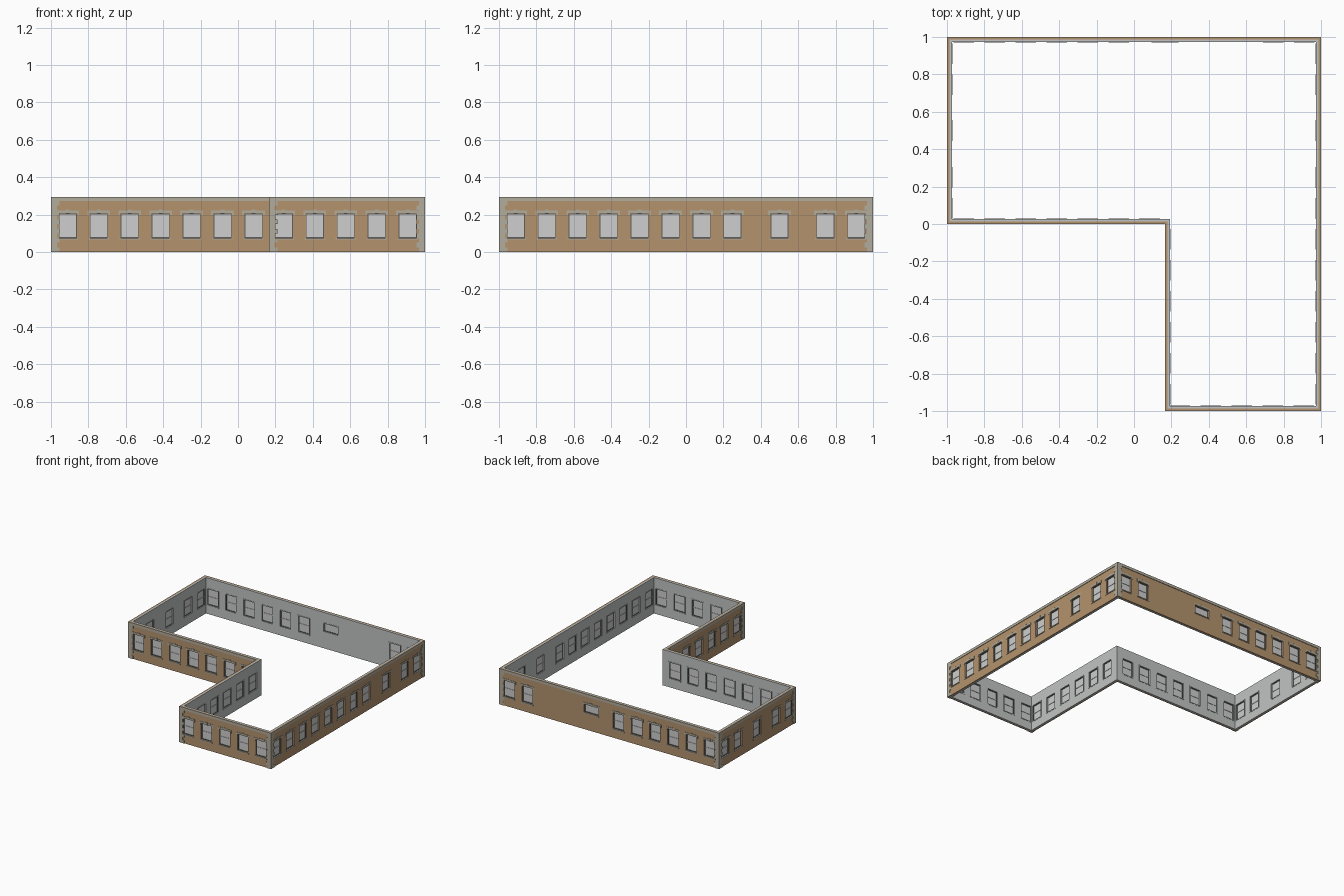
import bpy
import bmesh
from mathutils import Vector

cube = bpy.data.objects.get("Cube")
if cube:
    bpy.data.objects.remove(cube, do_unlink=True)


def material(name, rgb):
    m = bpy.data.materials.new(name)
    m.use_nodes = True
    colour = [(c / 255) ** 2.2 for c in rgb] + [1]
    m.diffuse_color = colour
    m.node_tree.nodes["Principled BSDF"].inputs["Base Color"].default_value = colour
    return m


BRICK = material("tan brick", (178, 145, 109))
STONE = material("pale stone", (177, 171, 156))
PLASTER = material("grey plaster", (192, 195, 194))
GLASS = material("light glass", (204, 206, 204))
FRAME = material("dark frame", (92, 94, 92))

HEIGHT = 0.295
PITCH = 0.1655
SKIN, CORE, INSIDE = 0.004, 0.014, 0.028   # depths measured in from the outline
SILL, HEAD, HALF = 0.075, 0.205, 0.048

# L-shaped outline, anticlockwise; the second corner turns inwards
CORNERS = [Vector(p) for p in ((-1, 0), (0.165, 0), (0.165, -1), (1, -1), (1, 1), (-1, 1))]
COUNT = len(CORNERS)
INNER_CORNER = 1


def row(first, number):
    return [first + i * PITCH for i in range(number)]


# Window centres along each wall, in wall order
WINDOWS = [row(-0.91, 7), row(-0.91, 6), row(0.245, 5),
           row(-0.91, 8) + [0.5] + row(0.745, 2),
           row(-0.91, 6) + row(0.745, 2),
           [0.085, 0.25, 0.5, 0.745, 0.91]]
VENT_WALL, VENT_X = 4, 0.165


def normal(i):
    d = (CORNERS[(i + 1) % COUNT] - CORNERS[i % COUNT]).normalized()
    return Vector((d.y, -d.x))


def outline(depth):
    return [c - depth * (normal(i - 1 + COUNT) + normal(i)) for i, c in enumerate(CORNERS)]


def finish(bm, name, mat):
    bmesh.ops.recalc_face_normals(bm, faces=bm.faces)
    me = bpy.data.meshes.new(name)
    bm.to_mesh(me)
    bm.free()
    ob = bpy.data.objects.new(name, me)
    bpy.context.collection.objects.link(ob)
    if mat:
        me.materials.append(mat)
    return ob


def ring(name, mat, outer, inner, z0, z1):
    """Closed wall that follows the outline between two depths."""
    bm = bmesh.new()
    loops = [[bm.verts.new((p.x, p.y, z)) for p in outline(d)]
             for d, z in ((outer, z0), (outer, z1), (inner, z1), (inner, z0))]
    for a, b in zip(loops, loops[1:] + loops[:1]):
        for i in range(COUNT):
            j = (i + 1) % COUNT
            bm.faces.new((a[i], a[j], b[j], b[i]))
    return finish(bm, name, mat)


def box(bm, wall, u0, u1, d0, d1, z0, z1):
    """Box on a wall: u runs along the world axis, d is depth inwards."""
    n, start = normal(wall), CORNERS[wall]
    pts = []
    for d in (d0, d1):
        for u in (u0, u1):
            p = start - n * d
            if abs(n.x) > 0.5:
                p.y = u
            else:
                p.x = u
            pts += [bm.verts.new((p.x, p.y, z)) for z in (z0, z1)]
    for f in ((0, 1, 3, 2), (4, 5, 7, 6), (0, 1, 5, 4), (2, 3, 7, 6), (0, 2, 6, 4), (1, 3, 7, 5)):
        bm.faces.new([pts[k] for k in f])


def border(bm, wall, u, half, z0, z1, w, d0, d1):
    """Rectangular surround of width w lying inside the given size."""
    for s in (-1, 1):
        a, b = sorted((u + s * half, u + s * (half - w)))
        box(bm, wall, a, b, d0, d1, z0, z1)
    for a in (z0, z1 - w):
        box(bm, wall, u - half + w, u + half - w, d0, d1, a, a + w)


parts = {k: bmesh.new() for k in ("cutter", "panes", "frames", "rails", "lintels",
                                  "sills", "trims")}


def window(wall, u, half, z0, z1, vent=False):
    box(parts["cutter"], wall, u - half, u + half, -0.02, 0.05, z0, z1)
    box(parts["panes"], wall, u - half, u + half, 0.016, 0.019, z0, z1)
    border(parts["frames"], wall, u, half, z0, z1, 0.004, 0.011, 0.023)
    # Meeting rail and glazing bar
    mid = (z0 + z1) / 2
    if not vent:
        box(parts["rails"], wall, u - half + 0.004, u + half - 0.004, 0.013, 0.022,
            mid - 0.003, mid + 0.003)
    # Stone lintel with dropped ends and keystone
    lintel = parts["lintels"]
    box(lintel, wall, u - half - 0.013, u + half + 0.013, 0.001, 0.008, z1 + 0.002, z1 + 0.016)
    for s in (-1, 1):
        c = u + s * (half + 0.008)
        box(lintel, wall, c - 0.005, c + 0.005, 0.001, 0.008, z1 - 0.008, z1 + 0.002)
    box(lintel, wall, u - 0.01, u + 0.01, 0, 0.008, z1 + 0.001, z1 + 0.022)
    box(parts["sills"], wall, u - half - 0.006, u + half + 0.006, 0, 0.013, z0 - 0.008, z0)
    # Inside surround
    border(parts["trims"], wall, u, half + 0.007, z0 - 0.007, z1 + 0.007, 0.007,
           INSIDE - 0.003, INSIDE + 0.002)


for wall, centres in enumerate(WINDOWS):
    for u in centres:
        window(wall, u, HALF, SILL, HEAD)
window(VENT_WALL, VENT_X, 0.065, 0.14, HEAD, vent=True)

# Walls: brick outside, plaster inside, with the openings cut through
cutter = finish(parts.pop("cutter"), "opening_cutter", None)
cutter.hide_render = True
for ob in (ring("brick_wall", BRICK, SKIN, CORE, 0, HEIGHT),
           ring("inner_wall", PLASTER, CORE, INSIDE, 0, HEIGHT)):
    mod = ob.modifiers.new("openings", "BOOLEAN")
    mod.object = cutter
    mod.solver = "EXACT"
    bpy.context.view_layer.objects.active = ob
    bpy.ops.object.modifier_apply(modifier=mod.name)
bpy.data.objects.remove(cutter, do_unlink=True)

# Window parts
for key, mat in (("panes", GLASS), ("frames", FRAME), ("rails", GLASS),
                 ("lintels", STONE), ("sills", STONE), ("trims", PLASTER)):
    finish(parts[key], "window_" + key, mat)

# Stone band along the top
ring("cornice", STONE, 0, SKIN + 0.001, 0.273, HEIGHT)

# Toothed corner stones on the outward corners
quoins = bmesh.new()
COURSES = 11
step = 0.273 / COURSES
for i, c in enumerate(CORNERS):
    if i == INNER_CORNER:
        continue
    for wall, way in ((i, 1), ((i - 1) % COUNT, -1)):
        n = normal(wall)
        along = Vector((-n.y, n.x)) * way
        axis = 1 if abs(n.x) > 0.5 else 0
        for k in range(COURSES):
            length = 0.045 if (k + (way > 0)) % 2 else 0.031
            a, b = sorted((c[axis], c[axis] + along[axis] * length))
            box(quoins, wall, a, b, 0, SKIN + 0.001, k * step, (k + 1) * step)
finish(quoins, "corner_stones", STONE)
